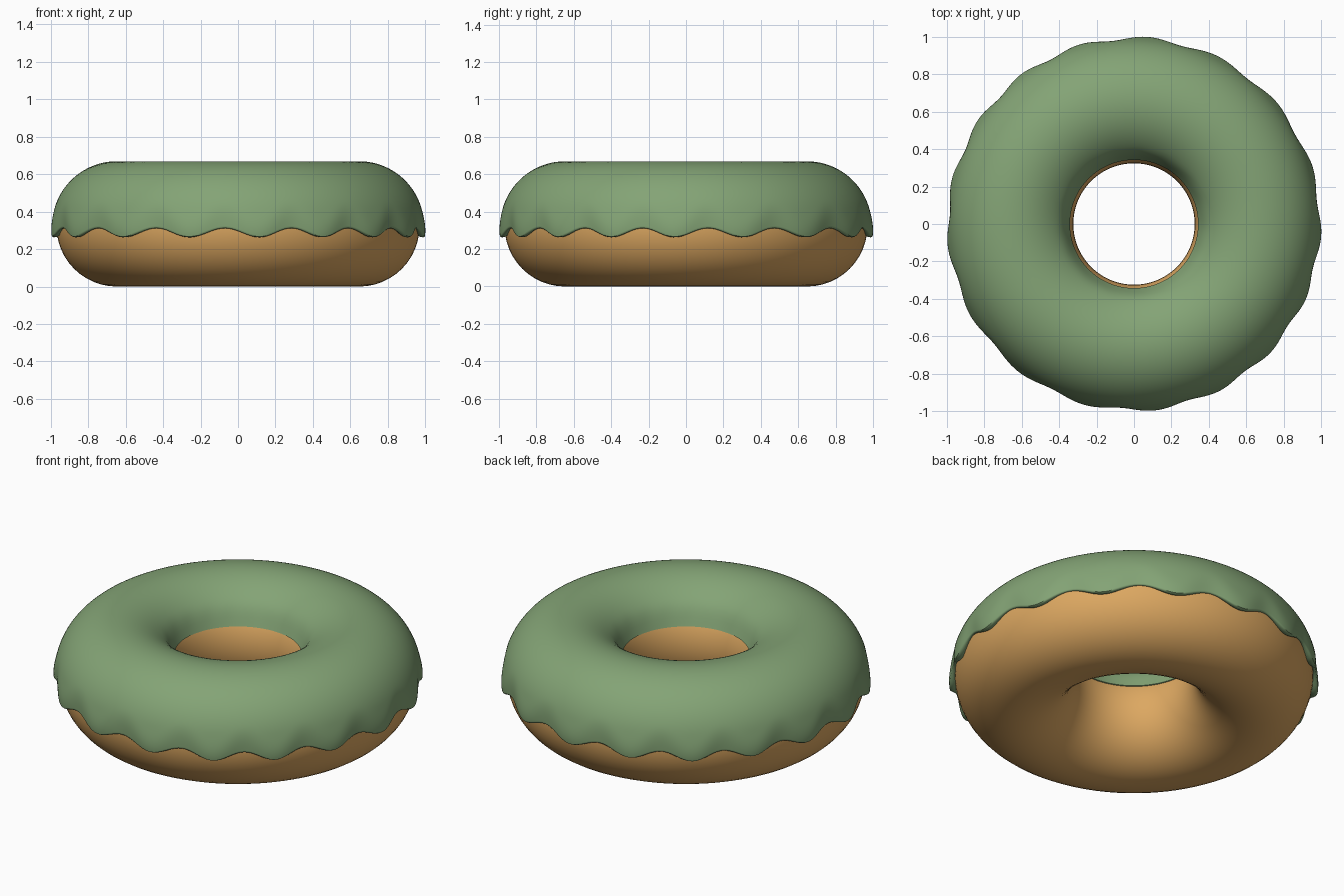
import bpy, bmesh
from math import sin, cos, pi, radians

if "Cube" in bpy.data.objects:
    bpy.data.objects.remove(bpy.data.objects["Cube"])

MAJOR, MINOR, MID_Z = 0.647, 0.323, 0.323


def paint(obj, name, color):
    mat = bpy.data.materials.new(name)
    mat.diffuse_color = (*color, 1)
    mat.use_nodes = True
    mat.node_tree.nodes["Principled BSDF"].inputs["Base Color"].default_value = mat.diffuse_color
    obj.data.materials.append(mat)


def smooth(t):
    t = max(0.0, min(1.0, t))
    return t * t * (3 - 2 * t)


# Dough ring
bpy.ops.mesh.primitive_torus_add(major_radius=MAJOR, minor_radius=MINOR,
                                 major_segments=128, minor_segments=48,
                                 location=(0, 0, MID_Z))
dough = bpy.context.object
dough.name = "dough"
bpy.ops.object.shade_smooth()
paint(dough, "baked_dough", (0.72, 0.39, 0.12))


# Icing: each slice runs from the wavy outer lip over the top into the hole
def icing_slice(a):
    phase = radians(160) - radians(42) * cos(2 * (a - radians(5)))
    wave = cos(17 * a - phase)                    # 1 = high, -1 = drip
    start = (-0.026 + 0.023 * wave - 0.002) / MINOR
    end = pi - radians(22)
    lip = 0.024 - 0.010 * wave
    steps = 48
    outer = []
    for i in range(steps + 1):
        t = (i / steps) ** 1.3
        p = start + (end - start) * t
        edge = 1 - smooth((p - start) / 0.42)
        thick = 0.023 + (lip - 0.023) * edge
        thick *= 1 - 0.75 * smooth((t - 0.85) / 0.15)
        outer.append((p, MINOR + thick))
    under = [(end + (start - end) * i / 16, MINOR - 0.006) for i in range(17)]
    lip_round = [(start - 0.02, MINOR + lip * 0.35), (start - 0.015, MINOR + lip * 0.8)]
    pts = []
    for p, r in outer + under + lip_round:
        d = MAJOR + r * cos(p)
        pts.append((d * cos(a), d * sin(a), MID_Z + r * sin(p)))
    return pts


SEG = 272
bm = bmesh.new()
rings = [[bm.verts.new(c) for c in icing_slice(2 * pi * k / SEG)] for k in range(SEG)]
n = len(rings[0])
for k in range(SEG):
    r0, r1 = rings[k], rings[(k + 1) % SEG]
    for j in range(n):
        bm.faces.new((r0[j], r1[j], r1[(j + 1) % n], r0[(j + 1) % n]))
bmesh.ops.recalc_face_normals(bm, faces=bm.faces)
mesh = bpy.data.meshes.new("icing")
bm.to_mesh(mesh)
bm.free()
icing = bpy.data.objects.new("icing", mesh)
bpy.context.collection.objects.link(icing)
bpy.ops.object.select_all(action='DESELECT')
icing.select_set(True)
bpy.context.view_layer.objects.active = icing
bpy.ops.object.shade_smooth_by_angle(angle=radians(50))
paint(icing, "green_icing", (0.23, 0.37, 0.18))
